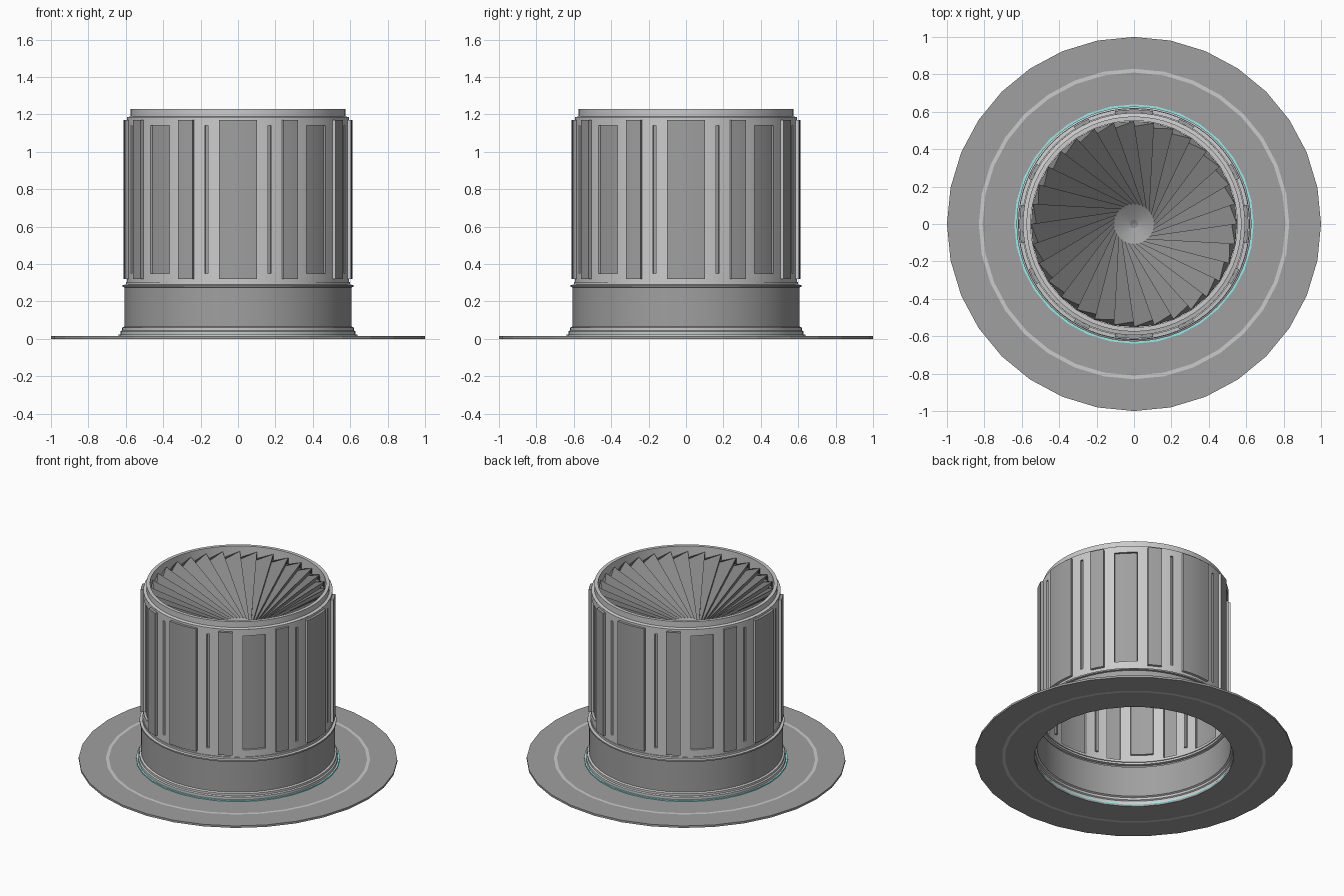
import bpy, bmesh
from math import sin, cos, radians, pi

if "Cube" in bpy.data.objects:
    bpy.data.objects.remove(bpy.data.objects["Cube"])


def material(name, rgb):
    m = bpy.data.materials.new(name)
    m.diffuse_color = (*rgb, 1)
    m.use_nodes = True
    m.node_tree.nodes["Principled BSDF"].inputs["Base Color"].default_value = m.diffuse_color
    return m


light = material("mid_grey", (0.56, 0.56, 0.56))
dark = material("dark_grey", (0.35, 0.35, 0.35))
fan_grey = material("fan_grey", (0.24, 0.24, 0.24))
teal = material("teal", (0.3, 0.85, 0.85))


def finish(name, bm, mats, smooth=True):
    bmesh.ops.recalc_face_normals(bm, faces=bm.faces)
    me = bpy.data.meshes.new(name)
    bm.to_mesh(me)
    bm.free()
    ob = bpy.data.objects.new(name, me)
    bpy.context.collection.objects.link(ob)
    for m in mats:
        me.materials.append(m)
    if smooth:
        bpy.ops.object.select_all(action='DESELECT')
        ob.select_set(True)
        bpy.context.view_layer.objects.active = ob
        bpy.ops.object.shade_smooth_by_angle(angle=radians(30))
    return ob


def polar(r, a, z):
    return (r * cos(a), r * sin(a), z)


def lathe(name, profile, mats, n=32, closed=False, smooth=True, second=()):
    """Turn (radius, z) points round the z axis; 'second' lists segments in the second material."""
    bm = bmesh.new()
    rings = [[bm.verts.new(polar(r, 2 * pi * i / n, z)) for i in range(n)] for r, z in profile]
    for k in range(len(rings) if closed else len(rings) - 1):
        lo, hi = rings[k], rings[(k + 1) % len(rings)]
        for i in range(n):
            j = (i + 1) % n
            f = bm.faces.new((lo[i], lo[j], hi[j], hi[i]))
            f.material_index = int(k in second)
    return finish(name, bm, mats, smooth)


# Flat base plate with a pale line on both sides
lathe("base_plate", [(0.625, 0), (0.81, 0), (0.83, 0), (1, 0),
                     (1, 0.014), (0.83, 0.014), (0.81, 0.014), (0.625, 0.014)],
      [dark, light], closed=True, smooth=False, second=(1, 5))

# Coloured seam at the foot of the drum
lathe("foot_seam", [(0.626, 0.004), (0.64, 0.004), (0.64, 0.022), (0.626, 0.022)],
      [teal], closed=True)

# Stepped foot, plain collar and collar lip
lathe("collar", [(0.628, 0.0), (0.628, 0.04), (0.62, 0.045), (0.62, 0.06), (0.608, 0.065),
                 (0.608, 0.275), (0.618, 0.278), (0.618, 0.288), (0.6, 0.29),
                 (0.6, 0.303), (0.594, 0.303)], [light, dark], n=64, second=(4, 5, 6))

# Top rim, turning inwards to the fan
lathe("top_rim", [(0.594, 1.185), (0.58, 1.188), (0.575, 1.19), (0.575, 1.23),
                  (0.552, 1.23), (0.552, 1.14)], [light], n=64)

# Drum wall: bands mirrored about each quarter (start, end, kind)
R = 0.594
half = [(0, 9.6, "raised"), (9.6, 15.6, ""), (15.6, 17.4, "sunk"), (17.4, 23.3, ""),
        (23.3, 31.7, "raised"), (31.7, 38, ""), (38, 45, "sunk")]
quarter = half + [(90 - b, 90 - a, k) for a, b, k in reversed(half)]
cuts = []
for q in range(4):
    for a, b, kind in quarter:
        steps = 2 if b - a > 5 else 1
        cuts += [(q * 90 + a + (b - a) * s / steps, kind) for s in range(steps)]
levels = [0.303, 0.32, 0.35, 1.14, 1.17, 1.185]

bm = bmesh.new()
grid = [[bm.verts.new(polar(R, radians(a), z)) for a, _ in cuts] for z in levels]
groups = {"raised": [], "sunk": []}
for k in range(len(levels) - 1):
    for i, (_, kind) in enumerate(cuts):
        j = (i + 1) % len(cuts)
        f = bm.faces.new((grid[k][i], grid[k][j], grid[k + 1][j], grid[k + 1][i]))
        if (kind == "raised" and 1 <= k <= 3) or (kind == "sunk" and k == 2):
            groups[kind].append(f)
            f.material_index = 1
for kind, radius in (("raised", 0.612), ("sunk", 0.58)):
    out = bmesh.ops.extrude_face_region(bm, geom=groups[kind])
    for v in out["geom"]:
        if isinstance(v, bmesh.types.BMVert):
            v.co.x *= radius / R
            v.co.y *= radius / R
    old = [f for f in groups[kind] if f.is_valid]
    bmesh.ops.delete(bm, geom=old, context='FACES')
finish("drum_wall", bm, [light, dark])

# Swirling fan: overlapping blades sloping down to the hub
N = 32
step = 2 * pi / N
twist = radians(-40)
bm = bmesh.new()
for i in range(N):
    a = i * step
    high_out = bm.verts.new(polar(0.55, a, 1.195))
    low_out = bm.verts.new(polar(0.522, a + step, 1.15))
    low_in = bm.verts.new(polar(0.105, a + step + twist, 0.93))
    high_in = bm.verts.new(polar(0.105, a + twist, 0.945))
    bm.faces.new((high_out, low_out, low_in, high_in))
    # step down from the next blade's raised edge
    next_out = bm.verts.new(polar(0.55, a + step, 1.195))
    next_in = bm.verts.new(polar(0.105, a + step + twist, 0.945))
    bm.faces.new((low_out, next_out, next_in, low_in))
    # small wall closing the blade tip against the rim
    wall_out = bm.verts.new(polar(0.552, a + step, 1.15))
    wall_in = bm.verts.new(polar(0.552, a, 1.15))
    bm.faces.new((high_out, wall_in, wall_out, low_out))
bmesh.ops.remove_doubles(bm, verts=bm.verts, dist=0.0005)
finish("fan_blades", bm, [fan_grey], smooth=False)

# Dished hub at the centre of the fan
lathe("fan_hub", [(0.107, 0.94), (0.022, 0.89), (0.001, 0.885)], [dark, fan_grey], second=(1,))
